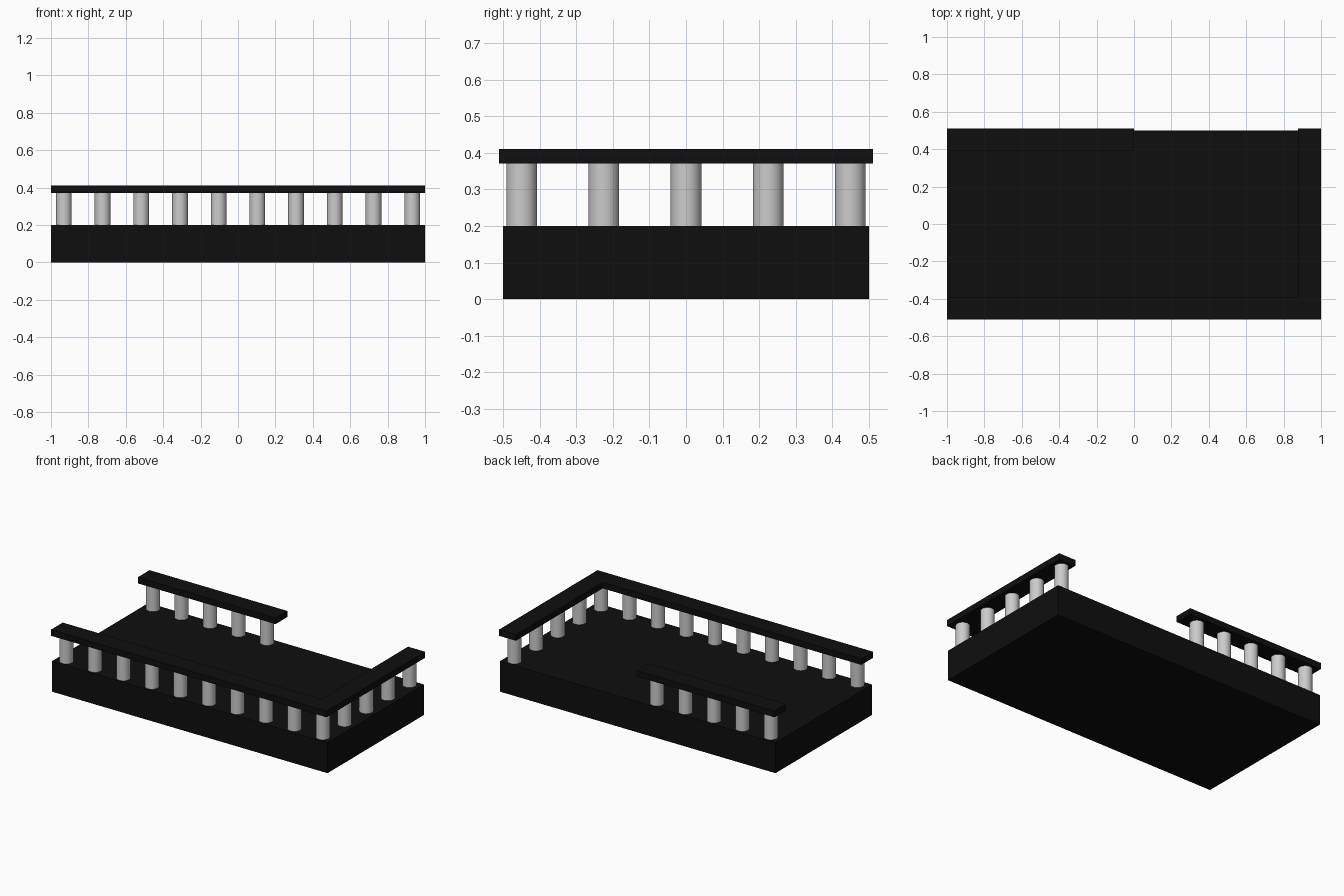
import bpy

if "Cube" in bpy.data.objects:
    bpy.data.objects.remove(bpy.data.objects["Cube"])


def material(name, value):
    m = bpy.data.materials.new(name)
    m.diffuse_color = (value, value, value, 1)
    m.use_nodes = True
    m.node_tree.nodes["Principled BSDF"].inputs["Base Color"].default_value = m.diffuse_color
    return m


BLACK = material("black", 0.0045)
GREY = material("light grey", 0.6)


def box(name, x0, x1, y0, y1, z0, z1):
    bpy.ops.mesh.primitive_cube_add(
        size=1, location=((x0 + x1) / 2, (y0 + y1) / 2, (z0 + z1) / 2))
    ob = bpy.context.object
    ob.name = name
    ob.scale = (x1 - x0, y1 - y0, z1 - z0)
    bpy.ops.object.transform_apply(location=False, rotation=False, scale=True)
    ob.data.materials.append(BLACK)


def column(name, x, y):
    bpy.ops.mesh.primitive_cylinder_add(
        vertices=32, radius=0.042, depth=0.172, location=(x, y, 0.286))
    ob = bpy.context.object
    ob.name = name
    ob.data.materials.append(GREY)
    bpy.ops.object.shade_smooth_by_angle()


# Solid platform
box("platform", -1, 1, -0.5, 0.5, 0, 0.2)

# Handrails: full front, right side, left half of the back
RAIL = (0.371, 0.411)
box("front_rail", -1, 1, -0.511, -0.389, *RAIL)
box("right_rail", 0.877, 1, -0.389, 0.511, *RAIL)
box("back_rail", -1, 0, 0.389, 0.511, *RAIL)

# Round balusters under the rails; the front right one is shared
EDGE_X, EDGE_Y = 0.931, 0.449
STEP_X, STEP_Y = 2 * EDGE_X / 9, 2 * EDGE_Y / 4
for i in range(10):
    column(f"front_baluster_{i}", -EDGE_X + i * STEP_X, -EDGE_Y)
for i in range(5):
    column(f"back_baluster_{i}", -EDGE_X + i * STEP_X, EDGE_Y)
for i in range(1, 5):
    column(f"right_baluster_{i}", EDGE_X, -EDGE_Y + i * STEP_Y)
